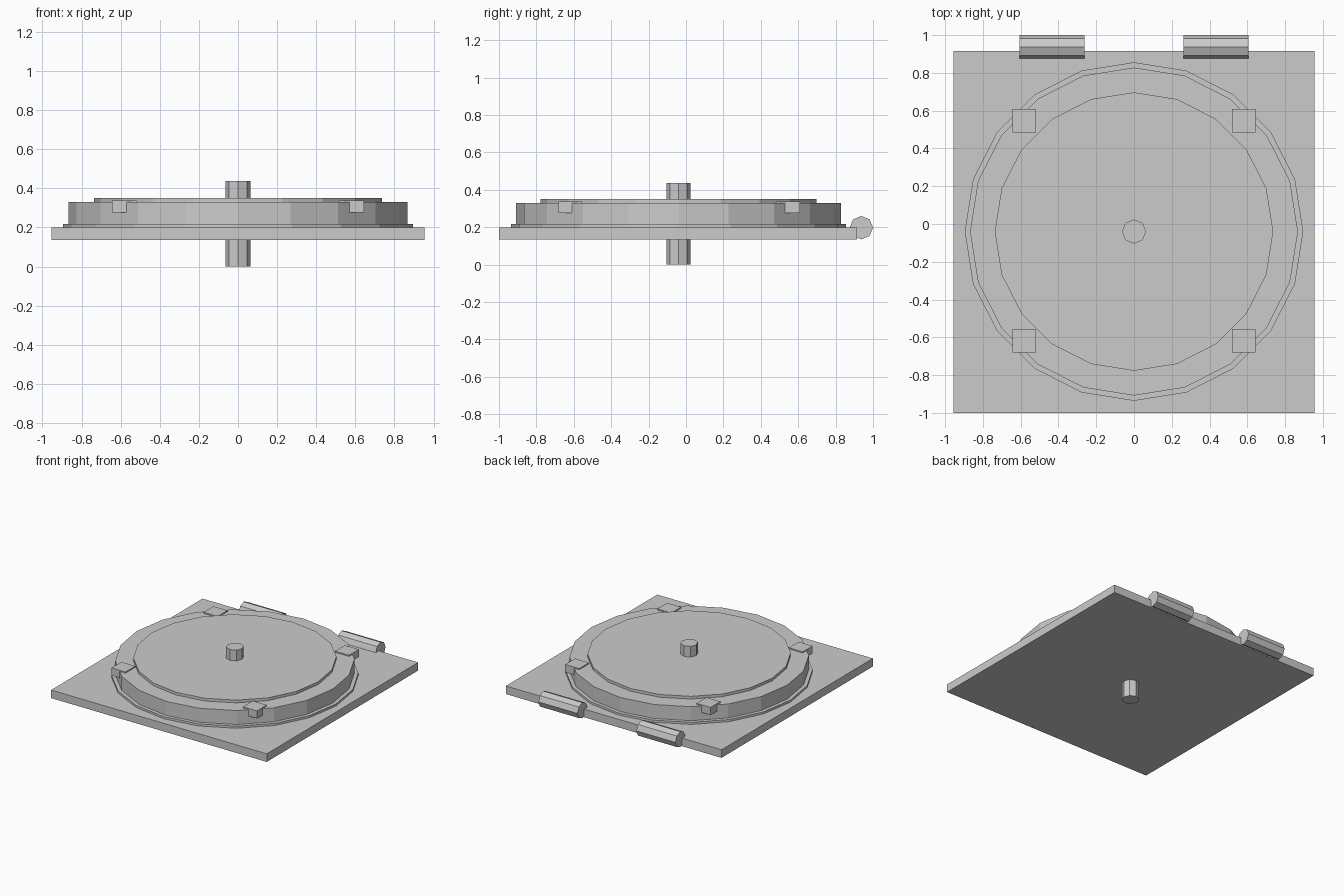
import bpy
from math import pi

if "Cube" in bpy.data.objects:
    bpy.data.objects.remove(bpy.data.objects["Cube"])

CY = -0.04  # centre of plate and discs


def cylinder(name, sides, r, z0, z1):
    bpy.ops.mesh.primitive_cylinder_add(vertices=sides, radius=r, depth=z1 - z0,
                                        location=(0, CY, (z0 + z1) / 2))
    bpy.context.object.name = name


def box(name, center, size):
    bpy.ops.mesh.primitive_cube_add(size=1, location=center)
    ob = bpy.context.object
    ob.name = name
    ob.scale = size


# square base plate
box("base_plate", (0, -0.0425, 0.1675), (1.91, 1.915, 0.065))

# stacked discs
cylinder("flange_ring", 20, 0.896, 0.19, 0.217)
cylinder("main_disc", 20, 0.868, 0.19, 0.329)
cylinder("top_disc", 20, 0.737, 0.32, 0.351)

# central pin running through everything
cylinder("center_pin", 8, 0.064, 0.0, 0.437)

# four clips on the disc rim
for sx in (-1, 1):
    for sy in (-1, 1):
        box("rim_clip", (sx * 0.582, CY + 0.004 + sy * 0.583, 0.308),
            (0.124, 0.124, 0.061))

# two hinge barrels on the back edge
for sx in (-1, 1):
    bpy.ops.mesh.primitive_cylinder_add(vertices=8, radius=0.0625, depth=0.345,
                                        location=(sx * 0.434, 0.9375, 0.198),
                                        rotation=(0, pi / 2, 0))
    bpy.context.object.name = "hinge_barrel"
